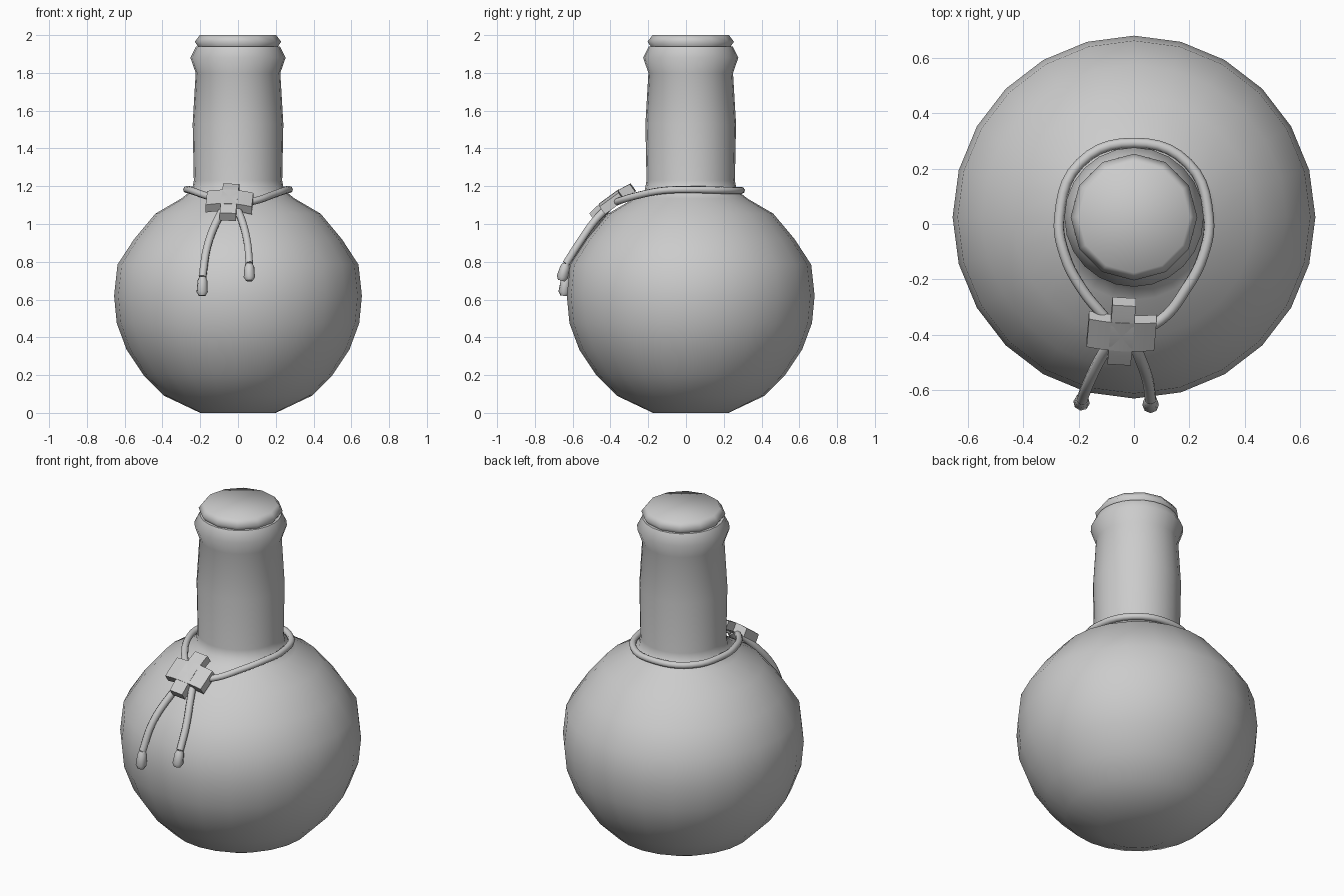
import bpy, bmesh, math
from mathutils import Vector, Matrix

if "Cube" in bpy.data.objects:
    bpy.data.objects.remove(bpy.data.objects["Cube"])

CY = 0.025  # bottle axis sits slightly behind the origin


def finish(obj, angle):
    bpy.ops.object.select_all(action='DESELECT')
    obj.select_set(True)
    bpy.context.view_layer.objects.active = obj
    bpy.ops.object.shade_smooth_by_angle(angle=math.radians(angle))
    return obj


def mesh_object(name, bm, angle):
    bmesh.ops.recalc_face_normals(bm, faces=bm.faces)
    me = bpy.data.meshes.new(name)
    bm.to_mesh(me)
    bm.free()
    obj = bpy.data.objects.new(name, me)
    bpy.context.collection.objects.link(obj)
    return finish(obj, angle)


def lathe(name, profile, sides, angle=50):
    """Revolve (radius, z) points about the bottle axis, capping both ends."""
    bm = bmesh.new()
    rings = []
    for r, z in profile:
        rings.append([bm.verts.new((r * math.sin(math.tau * i / sides),
                                    CY + r * math.cos(math.tau * i / sides), z))
                      for i in range(sides)])
    for a, b in zip(rings, rings[1:]):
        for i in range(sides):
            j = (i + 1) % sides
            bm.faces.new((a[i], a[j], b[j], b[i]))
    bm.faces.new(rings[0])
    bm.faces.new(rings[-1])
    return mesh_object(name, bm, angle)


def cord(name, points, radius, radii=None):
    """Round tube along a smooth curve, converted to mesh."""
    cu = bpy.data.curves.new(name, 'CURVE')
    cu.dimensions = '3D'
    cu.bevel_depth = radius
    cu.bevel_resolution = 2
    cu.resolution_u = 5
    cu.use_fill_caps = True
    sp = cu.splines.new('BEZIER')
    sp.bezier_points.add(len(points) - 1)
    for p, co in zip(sp.bezier_points, points):
        p.co = co
        p.handle_left_type = p.handle_right_type = 'AUTO'
    obj = bpy.data.objects.new(name, cu)
    bpy.context.collection.objects.link(obj)
    bpy.ops.object.select_all(action='DESELECT')
    obj.select_set(True)
    bpy.context.view_layer.objects.active = obj
    bpy.ops.object.convert(target='MESH')
    return finish(bpy.context.object, 60)


def knot_strap(name, length, width, thick, arch, frame):
    """Flat strap along local x, arched so its ends dip down."""
    bm = bmesh.new()
    n = 6
    rings = []
    for i in range(n + 1):
        t = 2 * i / n - 1
        z = -arch * t * t
        rings.append([bm.verts.new((t * length / 2, w * width / 2, z + h * thick / 2))
                      for w, h in ((-1, -1), (1, -1), (1, 1), (-1, 1))])
    for a, b in zip(rings, rings[1:]):
        for i in range(4):
            j = (i + 1) % 4
            bm.faces.new((a[i], a[j], b[j], b[i]))
    bm.faces.new(rings[0])
    bm.faces.new(rings[-1])
    bm.transform(frame)
    return mesh_object(name, bm, 40)


def tail_tip(name, a, b):
    """Small faceted bead between two points."""
    a, b = Vector(a), Vector(b)
    d = b - a
    rot = d.to_track_quat('Z', 'Y').to_matrix().to_4x4()
    bm = bmesh.new()
    rings = []
    for t, r in ((0, 0.018), (0.2, 0.026), (0.8, 0.03), (1, 0.018)):
        rings.append([bm.verts.new((r * math.cos(math.tau * i / 8),
                                    r * math.sin(math.tau * i / 8), t * d.length))
                      for i in range(8)])
    for p, q in zip(rings, rings[1:]):
        for i in range(8):
            j = (i + 1) % 8
            bm.faces.new((p[i], p[j], q[j], q[i]))
    bm.faces.new(rings[0])
    bm.faces.new(rings[-1])
    bm.transform(Matrix.Translation(a) @ rot)
    return mesh_object(name, bm, 50)


# Flask: round body, neck and flared lip in one profile
lathe("flask", [
    (0.20, 0), (0.39, 0.09), (0.50, 0.20), (0.59, 0.335), (0.642, 0.475),
    (0.656, 0.62), (0.638, 0.785), (0.55, 0.92), (0.437, 1.055), (0.30, 1.135),
    (0.243, 1.18), (0.234, 1.23), (0.24, 1.53), (0.224, 1.80),
    (0.252, 1.88), (0.222, 1.94), (0.19, 1.94)], 24, 60)

# Stopper: twelve-sided cork
lathe("stopper", [(0.19, 1.90), (0.208, 1.935), (0.229, 1.965), (0.202, 2.0)], 12, 80)

# Cord loop hanging round the neck and gathered at the knot
half = [(0.10, -0.345, 1.125), (0.185, -0.24, 1.155), (0.25, -0.115, 1.178),
        (0.27, 0.025, 1.182), (0.195, 0.22, 1.178)]
loop = ([(-0.02, -0.40, 1.10)] + half + [(0, 0.293, 1.178)]
        + [(-x, y, z) for x, y, z in reversed(half)] + [(-0.06, -0.40, 1.10)])
cord("neck_cord", loop, 0.019)

# Knot: two crossed straps lying on the shoulder
base = (Matrix.Translation((-0.045, -0.395, 1.125))
        @ Matrix.Rotation(math.radians(36), 4, 'X')
        @ Matrix.Rotation(math.radians(-4), 4, 'Z'))
knot_strap("knot_band", 0.245, 0.125, 0.05, 0.015, base)
knot_strap("knot_wrap", 0.265, 0.085, 0.05, 0.012,
           base @ Matrix.Rotation(math.radians(90), 4, 'Z'))

# Hanging cord tails with beaded tips
tails = {
    "left": [(-0.07, -0.41, 1.09), (-0.115, -0.475, 1.01), (-0.165, -0.575, 0.87),
             (-0.188, -0.635, 0.72), (-0.19, -0.648, 0.62)],
    "right": [(-0.01, -0.41, 1.09), (0.02, -0.48, 1.02), (0.05, -0.565, 0.90),
              (0.06, -0.635, 0.79), (0.06, -0.66, 0.70)],
}
for side, pts in tails.items():
    cord("cord_tail_" + side, pts[:-1], 0.021)
    tail_tip("tail_tip_" + side, pts[-2], pts[-1])
